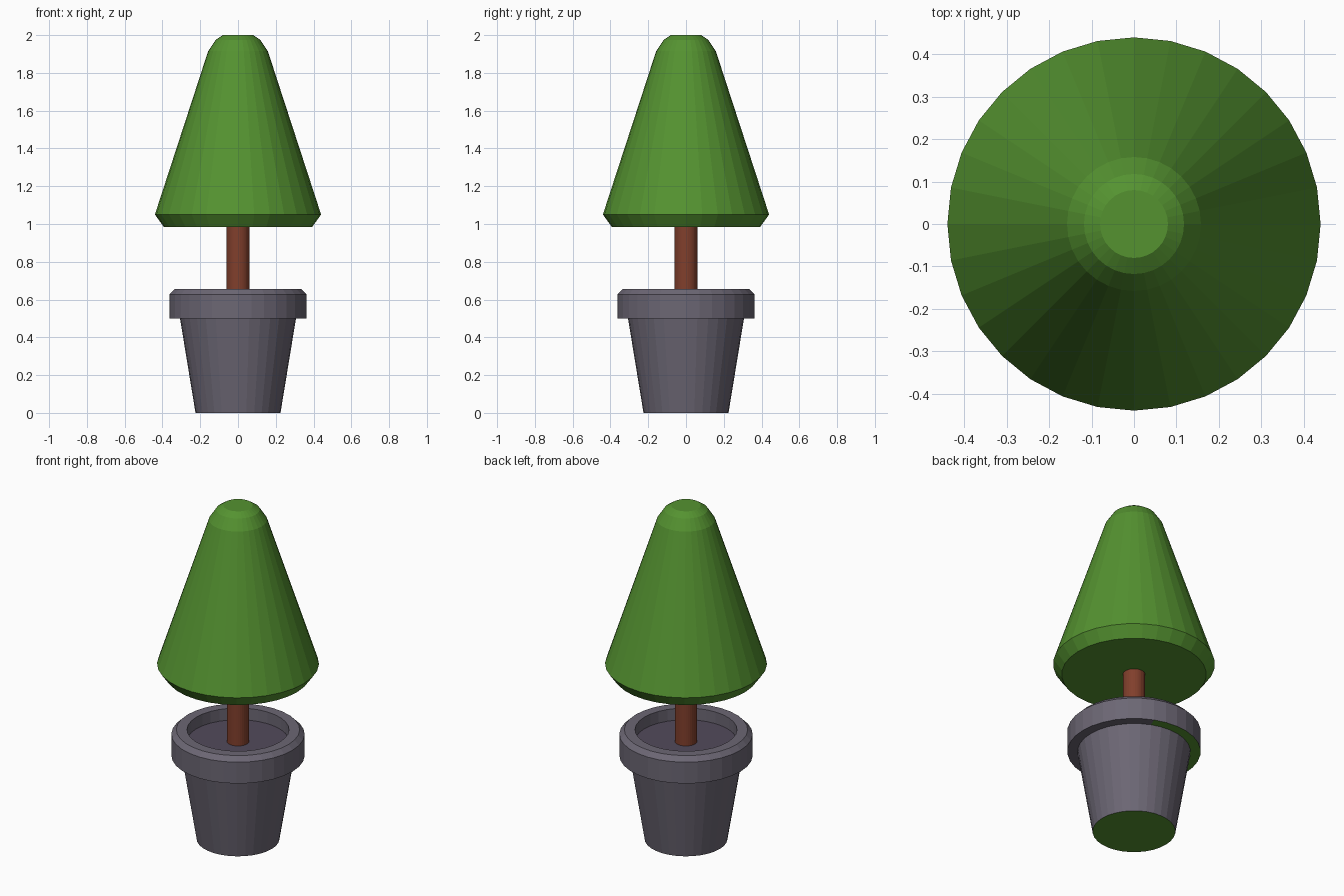
import bpy, bmesh, math

if "Cube" in bpy.data.objects:
    bpy.data.objects.remove(bpy.data.objects["Cube"])

SIDES = 32


def material(name, rgb):
    m = bpy.data.materials.new(name)
    m.diffuse_color = (*rgb, 1)
    m.use_nodes = True
    m.node_tree.nodes["Principled BSDF"].inputs["Base Color"].default_value = m.diffuse_color
    return m


green = material("leaf_green", (0.09, 0.29, 0.03))
bark = material("bark_brown", (0.22, 0.05, 0.025))
clay = material("pot_grey", (0.15, 0.135, 0.175))
earth = material("soil_grey", (0.085, 0.07, 0.105))


def lathe(name, profile, mats, sides=SIDES, paint=None):
    """Spin an (r, z) profile listed bottom to top round z and cap both ends.
    paint(segment, angle) picks a material slot; caps are 'bottom' and 'top'."""
    bm = bmesh.new()
    angles = [2 * math.pi * i / sides for i in range(sides)]
    rings = [[bm.verts.new((r * math.cos(a), r * math.sin(a), z)) for a in angles]
             for r, z in profile]
    pick = paint or (lambda seg, deg: 0)
    for s, (lo, hi) in enumerate(zip(rings, rings[1:])):
        for i in range(sides):
            j = (i + 1) % sides
            f = bm.faces.new((lo[i], lo[j], hi[j], hi[i]))
            f.material_index = pick(s, 360 * (i + 0.5) / sides)
    bm.faces.new(rings[0][::-1]).material_index = pick("bottom", 0)
    bm.faces.new(rings[-1]).material_index = pick("top", 0)
    me = bpy.data.meshes.new(name)
    bm.to_mesh(me)
    bm.free()
    for m in mats:
        me.materials.append(m)
    ob = bpy.data.objects.new(name, me)
    bpy.context.collection.objects.link(ob)
    return ob


# Pot: green base, soil inside, and part of the rim underside green
def pot_paint(seg, deg):
    if seg == "bottom" or (seg == 1 and 67.5 < deg < 247.5):
        return 1
    return 2 if seg == "top" else 0


lathe("pot", [(0.225, 0), (0.307, 0.5), (0.362, 0.5), (0.362, 0.628),
              (0.335, 0.655), (0.277, 0.655), (0.277, 0.585)],
      [clay, green, earth], paint=pot_paint)

# Trunk
lathe("trunk", [(0.061, 0.585), (0.061, 0.985)], [bark])

# Clipped cone of foliage with a rounded tip
lathe("foliage", [(0.393, 0.985), (0.44, 1.05), (0.158, 1.915),
                  (0.118, 1.975), (0.08, 2.0)], [green])
